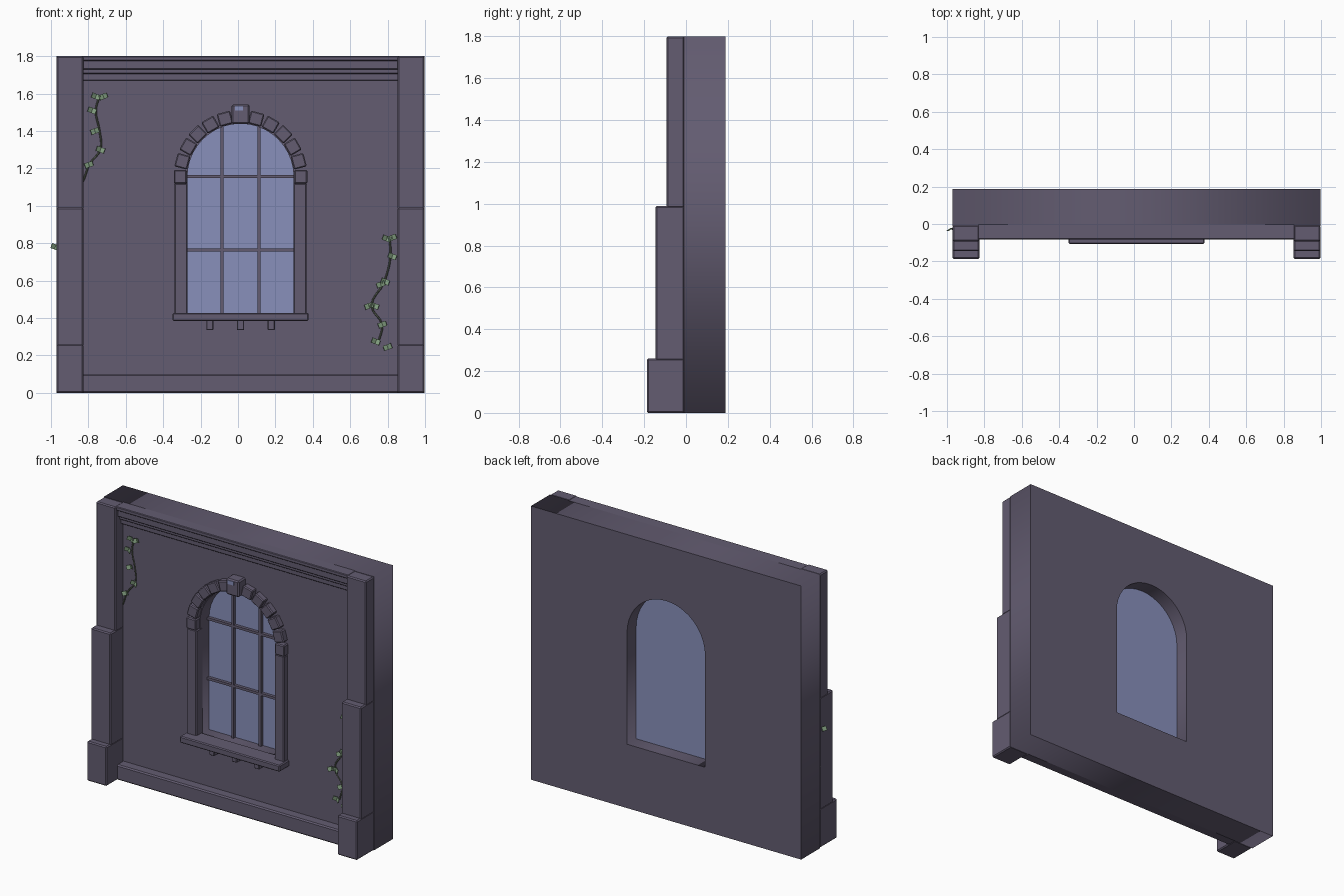
import bpy, bmesh, math
from mathutils import Matrix, Vector

if "Cube" in bpy.data.objects:
    bpy.data.objects.remove(bpy.data.objects["Cube"])

CX = 0.0135          # centre line of wall and window
WALL_F, WALL_B = -0.01, 0.188
SPRING, R = 1.155, 0.284


def material(name, rgb):
    m = bpy.data.materials.new(name)
    m.diffuse_color = (*rgb, 1)
    m.use_nodes = True
    m.node_tree.nodes["Principled BSDF"].inputs["Base Color"].default_value = m.diffuse_color
    return m


stone = material("violet_stone", (0.125, 0.107, 0.165))
glass = material("blue_glass", (0.25, 0.28, 0.50))
leaf_green = material("leaf_green", (0.24, 0.37, 0.23))
stem_dark = material("stem_dark", (0.10, 0.12, 0.09))


def mesh_object(name, bm, mat):
    bmesh.ops.recalc_face_normals(bm, faces=bm.faces)
    me = bpy.data.meshes.new(name)
    bm.to_mesh(me)
    bm.free()
    me.materials.append(mat)
    ob = bpy.data.objects.new(name, me)
    bpy.context.collection.objects.link(ob)
    return ob


def box(name, x, y, z, mat=stone, bevel=0.006, turn=0.0):
    """Box from (min, max) ranges, turned about its own y axis."""
    bm = bmesh.new()
    bmesh.ops.create_cube(bm, size=1)
    bmesh.ops.scale(bm, vec=(x[1] - x[0], y[1] - y[0], z[1] - z[0]), verts=bm.verts)
    if bevel:
        bmesh.ops.bevel(bm, geom=bm.edges[:], offset=bevel, segments=1, affect='EDGES')
    ob = mesh_object(name, bm, mat)
    ob.location = ((x[0] + x[1]) / 2, (y[0] + y[1]) / 2, (z[0] + z[1]) / 2)
    ob.rotation_euler = (0, turn, 0)
    return ob


def plate(name, loops, y0, y1, mat):
    """Filled outline in x/z (later loops are holes), given depth along y."""
    cu = bpy.data.curves.new(name, 'CURVE')
    cu.dimensions = '2D'
    cu.fill_mode = 'BOTH'
    cu.extrude = (y1 - y0) / 2
    for pts in loops:
        sp = cu.splines.new('POLY')
        sp.points.add(len(pts) - 1)
        for p, (a, b) in zip(sp.points, pts):
            p.co = (a, b, 0, 1)
        sp.use_cyclic_u = True
    ob = bpy.data.objects.new(name, cu)
    bpy.context.collection.objects.link(ob)
    ob.rotation_euler = (math.pi / 2, 0, 0)
    ob.location.y = (y0 + y1) / 2
    cu.materials.append(mat)
    bpy.ops.object.select_all(action='DESELECT')
    ob.select_set(True)
    bpy.context.view_layer.objects.active = ob
    bpy.ops.object.convert(target='MESH')


def arch(r, bottom, n=20):
    pts = [(CX - r, bottom), (CX + r, bottom)]
    return pts + [(CX + r * math.cos(math.pi * i / n), SPRING + r * math.sin(math.pi * i / n))
                  for i in range(n + 1)]


# Wall slab with arched opening, and glass inside it
X0, X1 = -0.97, 0.997
plate("wall", [[(X0, 0), (X1, 0), (X1, 1.8), (X0, 1.8)], arch(R, 0.42)], WALL_F, WALL_B, stone)
plate("window_glass", [arch(R, 0.42)], 0.085, 0.093, glass)

# Glazing bars
for i, x in enumerate((CX - 0.1, CX + 0.1)):
    top = SPRING + math.sqrt(R * R - 0.01)
    box(f"upright_bar_{i}", (x - 0.008, x + 0.008), (0.065, 0.086), (0.42, top), bevel=0)
for i, z in enumerate((0.763, 1.157)):
    box(f"cross_bar_{i}", (CX - R, CX + R), (0.065, 0.086), (z - 0.008, z + 0.008), bevel=0)

# Stepped corner buttresses
for side, x in (("left", (X0, -0.826)), ("right", (0.853, X1))):
    for part, y, z in (("base", -0.187, (0, 0.26)), ("shaft", -0.145, (0.25, 0.99)),
                       ("top", -0.093, (0.98, 1.8))):
        box(f"{side}_buttress_{part}", x, (y, WALL_F + 0.003), z, bevel=0.007)

# Skirting and stepped cornice
IN = (-0.835, 0.86)
box("skirting", IN, (-0.075, 0.0), (0, 0.1), bevel=0.008)
for i, (y, z0, z1) in enumerate(((-0.035, 1.67, 1.71), (-0.05, 1.705, 1.735),
                                 (-0.068, 1.73, 1.785), (-0.082, 1.775, 1.8))):
    box(f"cornice_{i}", IN, (y, 0.0), (z0, z1), bevel=0.004)

# Window surround: jambs, sill, corbels
for side, s in (("left", -1), ("right", 1)):
    xs = sorted((CX + s * 0.283, CX + s * 0.354))
    box(f"{side}_jamb", xs, (-0.046, 0.02), (0.42, 1.12))
box("sill", (-0.35, 0.377), (-0.107, 0.01), (0.385, 0.428))
for i in (-1, 0, 1):
    x = CX + i * 0.164
    box(f"corbel_{i + 1}", (x - 0.019, x + 0.019), (-0.06, 0.0), (0.335, 0.39), bevel=0.004)

# Arch stones, keystone and its small emblem plate
for i in range(13):
    if i == 6:
        continue
    a = math.pi * i / 12
    x, z = CX + 0.322 * math.cos(a), SPRING + 0.322 * math.sin(a)
    box(f"arch_stone_{i}", (x - 0.035, x + 0.035), (-0.05, 0.02), (z - 0.037, z + 0.037), turn=-a)
box("keystone", (CX - 0.047, CX + 0.047), (-0.08, 0.02), (1.437, 1.543), bevel=0.008)
box("keystone_emblem", (CX - 0.03, CX + 0.012), (-0.084, -0.078), (1.51, 1.535), glass, 0)


# Creeping vines: thin stem tube with folded leaves
def vine(name, path, leaves):
    cu = bpy.data.curves.new(name + "_stem", 'CURVE')
    cu.dimensions = '3D'
    cu.bevel_depth = 0.005
    cu.bevel_resolution = 0
    sp = cu.splines.new('BEZIER')
    sp.bezier_points.add(len(path) - 1)
    for p, (x, z) in zip(sp.bezier_points, path):
        p.co = (x, -0.016, z)
        p.handle_left_type = p.handle_right_type = 'AUTO'
    cu.resolution_u = 4
    cu.materials.append(stem_dark)
    bpy.context.collection.objects.link(bpy.data.objects.new(name + "_stem", cu))
    bm = bmesh.new()
    for i, (x, z) in enumerate(leaves):
        turn = Matrix.Rotation(0.35 * (-1) ** i, 4, 'Y')
        at = Vector((x, -0.03, z))
        rows = [[bm.verts.new(at + turn @ Vector((u, d, w))) for u, d in
                 ((-0.023, -0.006), (0, 0.008), (0.023, -0.006))] for w in (-0.014, 0.014)]
        for k in (0, 1):
            bm.faces.new((rows[0][k], rows[0][k + 1], rows[1][k + 1], rows[1][k]))
    ob = mesh_object(name + "_leaves", bm, leaf_green)
    ob.modifiers.new("thickness", 'SOLIDIFY').thickness = 0.003


vine("upper_vine",
     [(-0.74, 1.59), (-0.76, 1.51), (-0.74, 1.4), (-0.735, 1.305), (-0.795, 1.22),
      (-0.825, 1.14), (-0.9, 1.0), (-0.965, 0.79), (-0.94, 0.65), (-0.967, 0.53)],
     [(-0.76, 1.585), (-0.72, 1.585), (-0.78, 1.51), (-0.765, 1.4), (-0.735, 1.3),
      (-0.797, 1.22), (-0.977, 0.78)])
vine("lower_vine",
     [(0.81, 0.83), (0.815, 0.73), (0.78, 0.59), (0.715, 0.465), (0.77, 0.365), (0.75, 0.27)],
     [(0.795, 0.825), (0.825, 0.83), (0.825, 0.73), (0.763, 0.58), (0.787, 0.595), (0.7, 0.465),
      (0.73, 0.465), (0.772, 0.365), (0.737, 0.275), (0.8, 0.245)])
